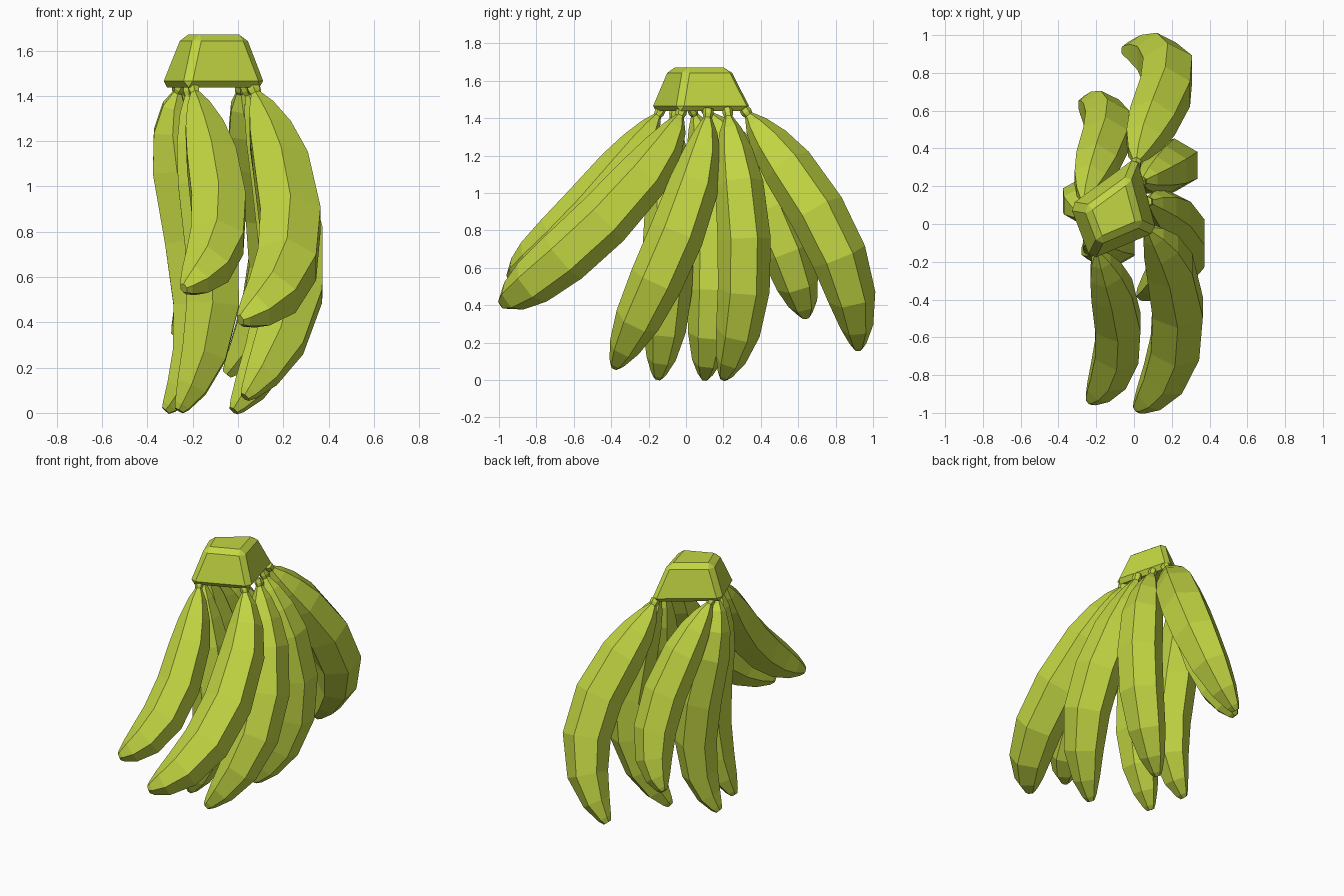
import bpy, bmesh, math
from mathutils import Vector

cube = bpy.data.objects.get("Cube")
if cube:
    bpy.data.objects.remove(cube, do_unlink=True)

peel = bpy.data.materials.new("green_yellow_peel")
peel.use_nodes = True
peel.diffuse_color = (0.54, 0.67, 0.055, 1)
peel.node_tree.nodes["Principled BSDF"].inputs["Base Color"].default_value = peel.diffuse_color

SIDES = 6
# position along the fruit, radius
PROFILE = [(0, .026), (.02, .028), (.035, .022), (.09, .06), (.18, .1), (.3, .13), (.5, .142),
           (.68, .139), (.83, .119), (.93, .082), (.985, .042), (1, .024)]


def finish(name, bm):
    bmesh.ops.recalc_face_normals(bm, faces=bm.faces)
    mesh = bpy.data.meshes.new(name)
    bm.to_mesh(mesh)
    bm.free()
    mesh.materials.append(peel)
    obj = bpy.data.objects.new(name, mesh)
    bpy.context.collection.objects.link(obj)
    return obj


def along(points, t):
    """Smooth cubic passing through four evenly spaced points."""
    total = Vector((0, 0, 0))
    for i, p in enumerate(points):
        weight = 1
        for j in range(4):
            if j != i:
                weight *= (t * 3 - j) / (i - j)
        total += Vector(p) * weight
    return total


def fruit(name, points, girth=1):
    bm = bmesh.new()
    rings = []
    for t, radius in PROFILE:
        centre = along(points, t)
        tangent = (along(points, t + .01) - along(points, t - .01)).normalized()
        side = tangent.cross(Vector((1, 0, 0))).normalized()
        out = side.cross(tangent)
        ring = []
        for k in range(SIDES):
            a = math.tau * (k + .5) / SIDES
            ring.append(bm.verts.new(centre + (out * math.cos(a) + side * math.sin(a)) * radius * girth))
        rings.append(ring)
    for low, high in zip(rings, rings[1:]):
        for k in range(SIDES):
            n = (k + 1) % SIDES
            bm.faces.new((low[k], low[n], high[n], high[k]))
    bm.faces.new(rings[0])
    bm.faces.new(rings[-1])
    return finish(name, bm)


# Outer row of fruit
fruit("outer_front_banana", [(.06, -.02, 1.45), (.2, -.26, 1.05), (.22, -.64, .67), (.01, -.98, .41)], 1.08)
fruit("outer_front_middle_banana", [(.07, .12, 1.45), (.2, .03, 1.0), (.25, -.15, .55), (.03, -.38, .07)], 1.04)
fruit("outer_back_middle_banana", [(.03, .22, 1.45), (.18, .29, 1.0), (.2, .31, .5), (-.02, .2, .01)])
fruit("outer_back_banana", [(.01, .31, 1.45), (.11, .57, 1.1), (.18, .81, .68), (-.05, .92, .17)], 1.08)

# Inner row of fruit
fruit("inner_front_banana", [(-.2, -.13, 1.45), (-.11, -.38, 1.09), (-.09, -.67, .77), (-.24, -.94, .55)], .97)
fruit("inner_front_middle_banana", [(-.22, -.06, 1.45), (-.15, -.09, .98), (-.11, -.1, .5), (-.26, -.15, .01)], .96)
fruit("inner_back_middle_banana", [(-.25, .03, 1.45), (-.26, .13, 1.03), (-.17, .14, .5), (-.32, .1, .01)], .96)
fruit("inner_back_banana", [(-.27, .1, 1.45), (-.19, .34, 1.1), (-.14, .53, .7), (-.28, .64, .34)], .96)

# Tapered crown holding the stems, with chamfered edges
corners = [(-.35, .1), (.02, .37), (.13, -.045), (-.235, -.2)]
middle = Vector((-.105, .06))
bm = bmesh.new()
levels = []
for height, scale in ((1.437, 1), (1.67, .62)):
    levels.append([bm.verts.new((*(middle + (Vector(c) - middle) * scale), height)) for c in corners])
bottom, top = levels
bm.faces.new(bottom)
bm.faces.new(top)
for k in range(4):
    n = (k + 1) % 4
    bm.faces.new((bottom[k], bottom[n], top[n], top[k]))
crown = finish("crown", bm)
bevel = crown.modifiers.new("chamfer", 'BEVEL')
bevel.width = .03
bevel.segments = 1
bevel.limit_method = 'NONE'
